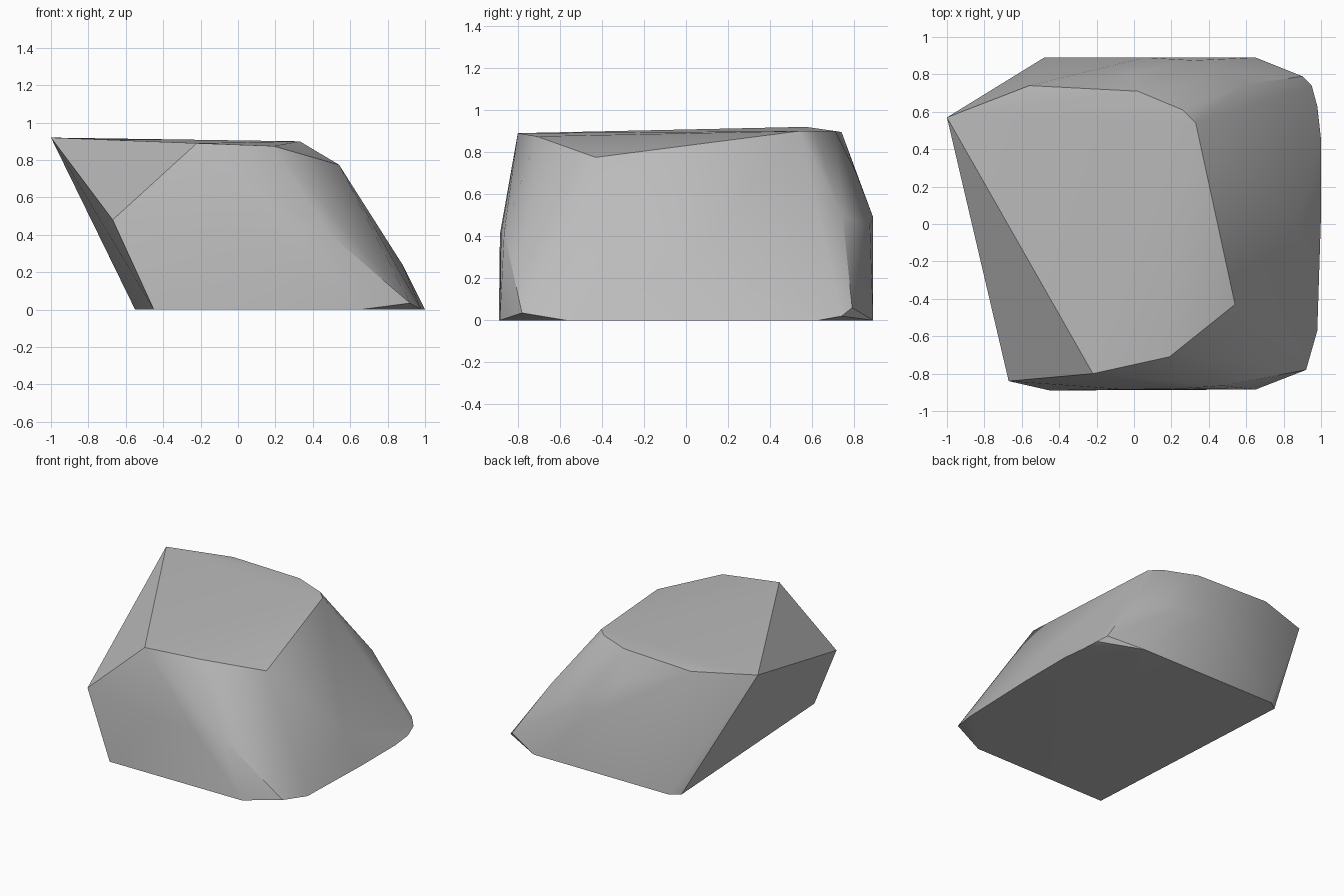
import bpy
import bmesh
from math import radians

cube = bpy.data.objects.get("Cube")
if cube:
    bpy.data.objects.remove(cube, do_unlink=True)

# Stone colour
stone = bpy.data.materials.new("stone grey")
stone.use_nodes = True
grey = (0.5, 0.5, 0.5, 1)
stone.diffuse_color = grey
stone.node_tree.nodes["Principled BSDF"].inputs["Base Color"].default_value = grey

# Corners of the rim around the sloping top
top_rim = [(-1, .57, .92), (-.56, .74, .895), (.02, .71, .90), (.26, .61, .90),
           (.33, .54, .90), (.54, -.43, .775), (.19, -.71, .875), (-.22, -.8, .89)]

# Footprint on the ground
footprint = [(-.55, .84), (-.48, .89), (.65, .89), (.98, .63), (1, .45),
             (1, .05), (.98, -.57), (.65, -.885), (-.45, -.89)]

# Worn corners and bulges between the rim and the ground
flanks = [(-.67, -.84, .48),                                   # front left
          (-.05, -.885, .41), (.25, -.88, .41), (.47, -.865, .42),  # front
          (.92, -.78, .035), (.88, 0, .24),                    # right side
          (.95, .74, .02), (.9, .79, .06), (.6, .745, .5),     # back right
          (.32, .875, .45), (.06, .89, .49), (0, .81, .7)]     # back

# Boulder: one closed hull around all the corners
bm = bmesh.new()
for co in top_rim + [(x, y, 0) for x, y in footprint] + flanks:
    bm.verts.new(co)
bmesh.ops.convex_hull(bm, input=bm.verts[:])
bmesh.ops.delete(bm, geom=[v for v in bm.verts if not v.link_faces], context='VERTS')
bmesh.ops.dissolve_limit(bm, angle_limit=radians(1), verts=bm.verts[:], edges=bm.edges[:])
bmesh.ops.recalc_face_normals(bm, faces=bm.faces[:])

mesh = bpy.data.meshes.new("boulder")
bm.to_mesh(mesh)
bm.free()
mesh.materials.append(stone)
boulder = bpy.data.objects.new("boulder", mesh)
bpy.context.collection.objects.link(boulder)

# Soft flanks with crisp rim and ground edges
bpy.ops.object.select_all(action='DESELECT')
boulder.select_set(True)
bpy.context.view_layer.objects.active = boulder
bpy.ops.object.shade_smooth_by_angle(angle=radians(32))
